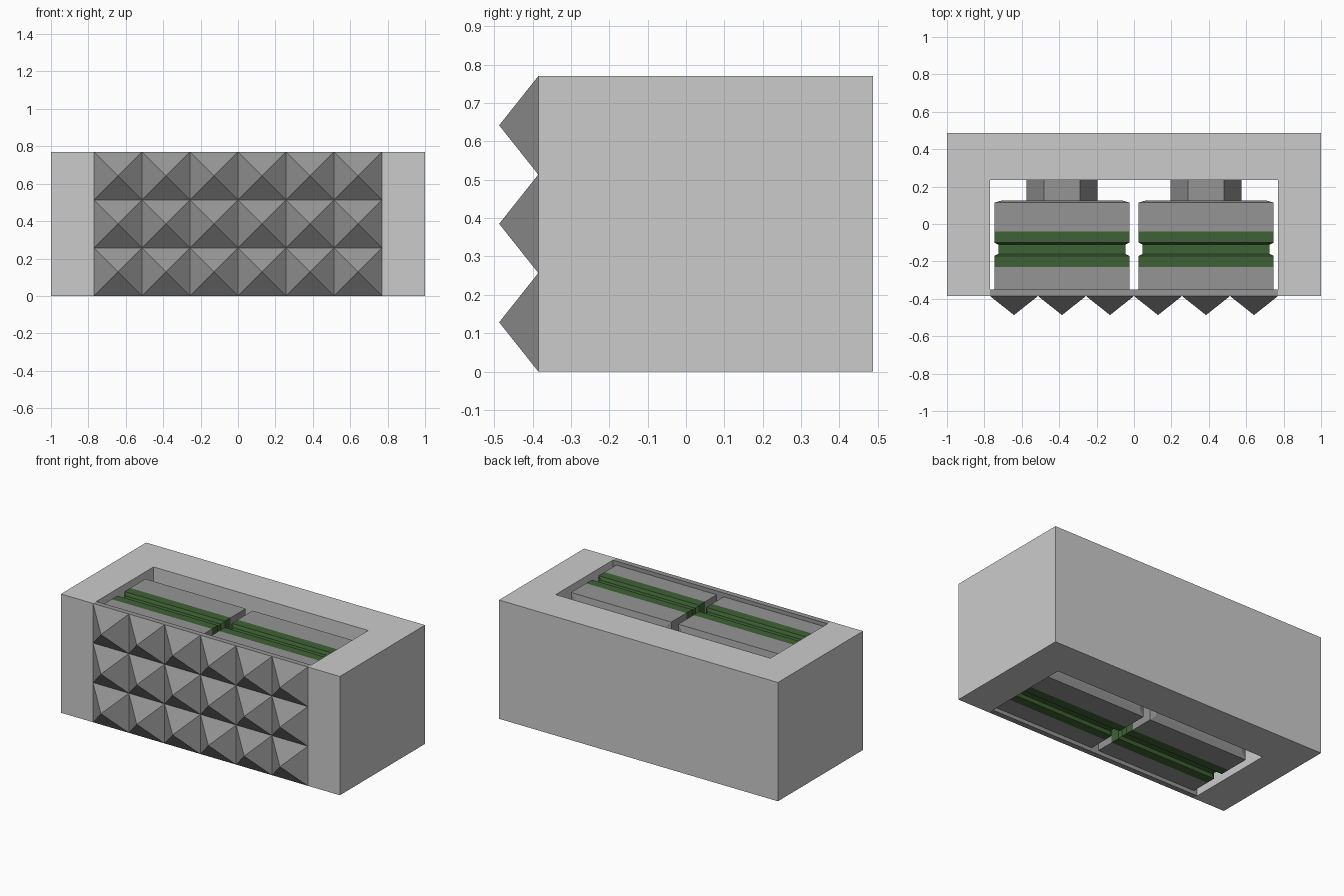
import bpy, bmesh, math
from mathutils import Matrix

if "Cube" in bpy.data.objects:
    bpy.data.objects.remove(bpy.data.objects["Cube"])

H = 0.77            # overall height
CELL = H / 3        # stud size
MID = H / 2         # height of the block and bolt axis
FRONT, BACK, APEX = -0.385, 0.487, -0.487

green = bpy.data.materials.new("green_band")
green.diffuse_color = (0.05, 0.12, 0.035, 1)
green.use_nodes = True
green.node_tree.nodes["Principled BSDF"].inputs["Base Color"].default_value = green.diffuse_color
grey = bpy.data.materials.new("grey_body")
grey.diffuse_color = (0.3, 0.3, 0.3, 1)
grey.use_nodes = True
grey.node_tree.nodes["Principled BSDF"].inputs["Base Color"].default_value = grey.diffuse_color


def finish(name, bm, mats=(grey,)):
    bmesh.ops.recalc_face_normals(bm, faces=bm.faces)
    mesh = bpy.data.meshes.new(name)
    bm.to_mesh(mesh)
    bm.free()
    for m in mats:
        mesh.materials.append(m)
    obj = bpy.data.objects.new(name, mesh)
    bpy.context.collection.objects.link(obj)
    return obj


# U-shaped housing, extruded upward from its plan outline
bm = bmesh.new()
plan = [(-1, FRONT), (-0.77, FRONT), (-0.77, 0.235), (0.77, 0.235),
        (0.77, FRONT), (1, FRONT), (1, BACK), (-1, BACK)]
face = bm.faces.new([bm.verts.new((x, y, 0)) for x, y in plan])
ext = bmesh.ops.extrude_face_region(bm, geom=[face])
bmesh.ops.translate(bm, vec=(0, 0, H),
                    verts=[v for v in ext["geom"] if isinstance(v, bmesh.types.BMVert)])
finish("housing", bm, ())

# Front plate: a thin slab whose front grid cells are poked into pyramids
bm = bmesh.new()
grid = [[bm.verts.new((-0.77 + i * CELL, FRONT, k * CELL)) for k in range(4)]
        for i in range(7)]
cells = [bm.faces.new((grid[i][k], grid[i + 1][k], grid[i + 1][k + 1], grid[i][k + 1]))
         for i in range(6) for k in range(3)]
rim = [e for e in bm.edges if e.is_boundary]
ext = bmesh.ops.extrude_edge_only(bm, edges=rim)
back_verts = [v for v in ext["geom"] if isinstance(v, bmesh.types.BMVert)]
bmesh.ops.translate(bm, vec=(0, 0.035, 0), verts=back_verts)
bmesh.ops.contextual_create(bm, geom=[e for e in bm.edges if e.is_boundary])
poked = bmesh.ops.poke(bm, faces=cells)
for v in poked["verts"]:
    v.co.y = APEX
finish("studded_front_plate", bm)

# Square blocks lofted along y: (y, half width, band after this section is green)
sections = [(-0.35, 0.36, 0), (-0.23, 0.36, 1), (-0.17, 0.36, 1), (-0.16, 0.34, 1),
            (-0.11, 0.34, 1), (-0.10, 0.36, 1), (-0.04, 0.36, 0), (0.115, 0.36, 0),
            (0.125, 0.325, 0)]
for side, cx in (("left", -0.385), ("right", 0.385)):
    bm = bmesh.new()
    rings = [[bm.verts.new((cx + sx * r, y, MID + sz * r))
              for sx, sz in ((-1, -1), (1, -1), (1, 1), (-1, 1))]
             for y, r, _ in sections]
    for a, b, sec in zip(rings, rings[1:], sections):
        for j in range(4):
            n = (j + 1) % 4
            bm.faces.new((a[j], a[n], b[n], b[j])).material_index = sec[2]
    bm.faces.new(rings[0])
    bm.faces.new(rings[-1])
    finish(side + "_banded_block", bm, (grey, green))

    # Hexagonal rod joining the block to the rear wall
    bm = bmesh.new()
    hexagon = [(0.19 * math.cos(math.radians(60 * i)), 0.19 * math.sin(math.radians(60 * i)))
               for i in range(6)]
    face = bm.faces.new([bm.verts.new((cx + x, 0.125, MID + z)) for x, z in hexagon])
    ext = bmesh.ops.extrude_face_region(bm, geom=[face])
    bmesh.ops.transform(bm, matrix=Matrix.Translation((0, 0.11, 0)),
                        verts=[v for v in ext["geom"] if isinstance(v, bmesh.types.BMVert)])
    finish(side + "_hex_rod", bm)
